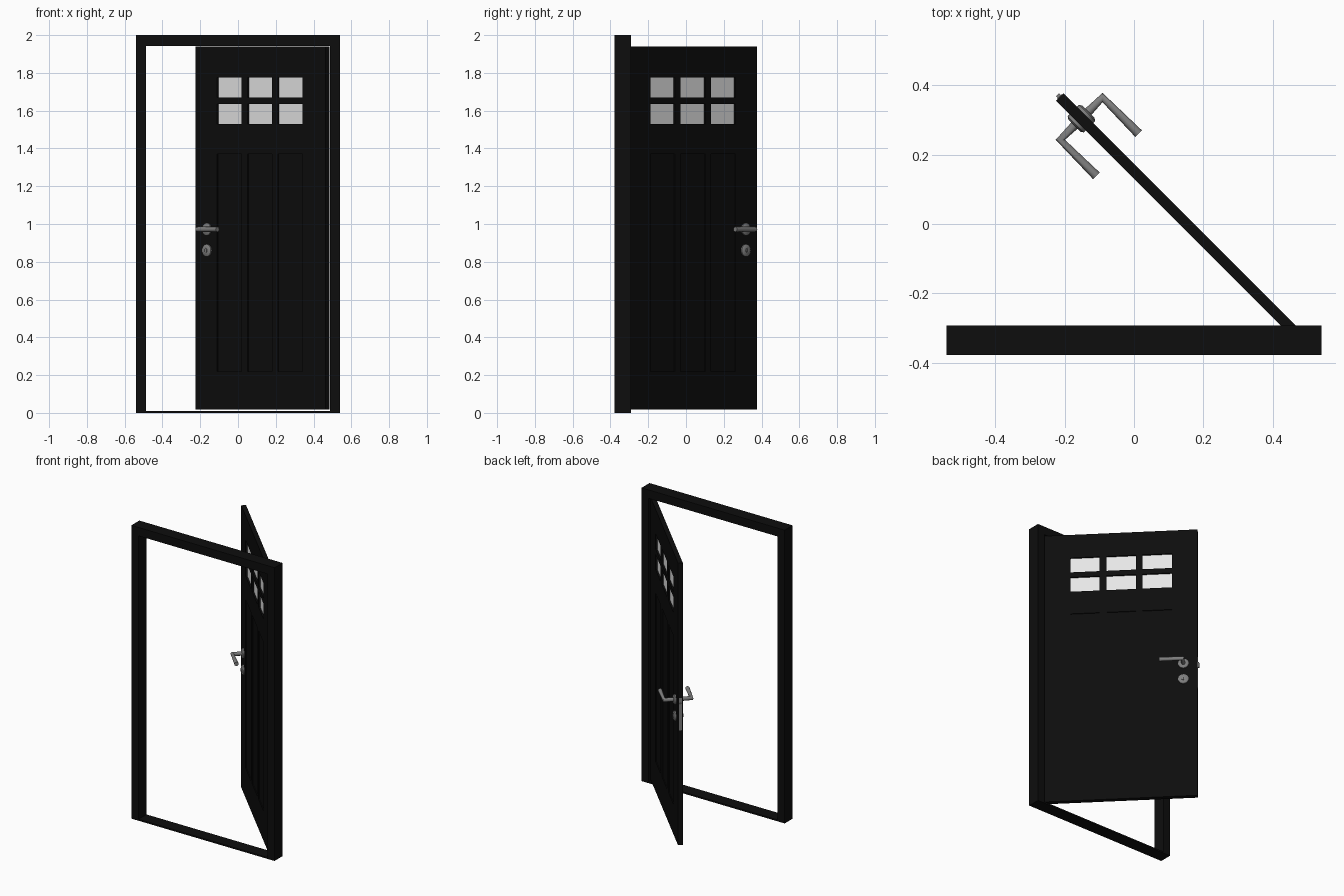
import bpy
import bmesh
from math import radians, pi
from mathutils import Matrix, Vector

if "Cube" in bpy.data.objects:
    bpy.data.objects.remove(bpy.data.objects["Cube"], do_unlink=True)


def material(name, rgb):
    mat = bpy.data.materials.new(name)
    mat.use_nodes = True
    mat.diffuse_color = (*rgb, 1)
    mat.node_tree.nodes["Principled BSDF"].inputs["Base Color"].default_value = (*rgb, 1)
    return mat


BLACK = material("black paint", (0.004, 0.004, 0.004))
STEEL = material("grey steel", (0.21, 0.21, 0.21))
GLASS = material("pale glass", (0.8, 0.8, 0.8))

# Door space: x runs from hinge to free edge, y is the door normal
HINGE = Matrix.Translation((0.475, -0.323, 0)) @ Matrix.Rotation(radians(135), 4, "Z")


def add_object(name, mesh, mat, matrix):
    mesh.materials.append(mat)
    obj = bpy.data.objects.new(name, mesh)
    obj.matrix_world = matrix
    bpy.context.collection.objects.link(obj)
    return obj


def boxes(name, mat, spans, matrix=HINGE):
    """One object from boxes given as (x0, x1, y0, y1, z0, z1)."""
    bm = bmesh.new()
    for x0, x1, y0, y1, z0, z1 in spans:
        centre = Vector((x0 + x1, y0 + y1, z0 + z1)) / 2
        size = Matrix.Diagonal((x1 - x0, y1 - y0, z1 - z0, 1))
        bmesh.ops.create_cube(bm, size=1, matrix=Matrix.Translation(centre) @ size)
    mesh = bpy.data.meshes.new(name)
    bm.to_mesh(mesh)
    bm.free()
    return add_object(name, mesh, mat, matrix)


def smooth(obj):
    bpy.ops.object.select_all(action="DESELECT")
    obj.select_set(True)
    bpy.context.view_layer.objects.active = obj
    bpy.ops.object.shade_smooth_by_angle(angle=radians(35))


def disc(name, mat, u, z, v0, v1, r0, r1, sides=24):
    """Tapered disc standing out of the door face from v0 to v1."""
    bm = bmesh.new()
    spin = Matrix.Rotation(-pi / 2 if v1 > v0 else pi / 2, 4, "X")
    place = Matrix.Translation((u, (v0 + v1) / 2, z)) @ spin
    bmesh.ops.create_cone(bm, cap_ends=True, segments=sides, radius1=r0,
                          radius2=r1, depth=abs(v1 - v0), matrix=place)
    mesh = bpy.data.meshes.new(name)
    bm.to_mesh(mesh)
    bm.free()
    smooth(add_object(name, mesh, mat, HINGE))


# Frame: two jambs, head and thin sill
F0, F1 = -0.378, -0.292
WORLD = Matrix.Identity(4)
boxes("door_frame", BLACK, [
    (-0.54, -0.486, F0, F1, 0, 2),
    (0.486, 0.54, F0, F1, 0, 2),
    (-0.486, 0.486, F0, F1, 1.943, 2),
    (-0.486, 0.486, F0, F1, 0, 0.01),
], WORLD)

# Door leaf: stiles, rails and bars around three columns
HALF, WIDTH, BOTTOM, TOP = 0.015, 0.974, 0.017, 1.941
COLUMNS = [(0.175, 0.359), (0.402, 0.586), (0.629, 0.813)]
ROWS = [(1.53, 1.635), (1.67, 1.775)]
PANEL = (0.22, 1.37)
left, right = COLUMNS[0][0], COLUMNS[-1][1]

leaf = [(0, left, -HALF, HALF, BOTTOM, TOP), (right, WIDTH, -HALF, HALF, BOTTOM, TOP)]
openings = [PANEL] + ROWS
edges = [BOTTOM] + [z for row in openings for z in row] + [TOP]
for z0, z1 in zip(edges[::2], edges[1::2]):
    leaf.append((left, right, -HALF, HALF, z0, z1))
for z0, z1 in openings:
    for a, b in zip(COLUMNS, COLUMNS[1:]):
        leaf.append((a[1], b[0], -HALF, HALF, z0, z1))
boxes("door_leaf", BLACK, leaf)
boxes("recessed_panels", BLACK, [(*c, -0.009, 0.009, *PANEL) for c in COLUMNS])
boxes("window_panes", GLASS, [(*c, -0.004, 0.004, *r) for c in COLUMNS for r in ROWS])

# Handle and lock on each face
U, HANDLE_Z, LOCK_Z = 0.886, 0.972, 0.86
for side, label in ((1, "front"), (-1, "back")):
    for part, z in (("handle_rose", HANDLE_Z), ("lock_rose", LOCK_Z)):
        disc(f"{label}_{part}", STEEL, U, z, side * HALF, side * 0.023, 0.033, 0.033)
        disc(f"{label}_{part}_cap", STEEL, U, z, side * 0.023, side * 0.029, 0.033, 0.024)

    disc(f"{label}_lock_cylinder", STEEL, U, LOCK_Z, side * 0.029, side * 0.033, 0.012, 0.012)
    v0, v1 = sorted((side * 0.032, side * 0.0335))
    boxes(f"{label}_keyhole", BLACK, [(U - 0.002, U + 0.002, v0, v1, LOCK_Z - 0.007, LOCK_Z + 0.007)])

    # Lever: bent round bar with a mitred corner
    curve = bpy.data.curves.new("lever_path", "CURVE")
    curve.dimensions = "3D"
    curve.bevel_depth = 0.0135
    curve.bevel_resolution = 4
    curve.use_fill_caps = True
    spline = curve.splines.new("POLY")
    spline.points.add(2)
    path = [(U, HALF), (U, 0.086), (U - 0.147, 0.086)]
    for point, (u, v) in zip(spline.points, path):
        point.co = (u, side * v, HANDLE_Z, 1)
    helper = bpy.data.objects.new("lever_path", curve)
    bpy.context.collection.objects.link(helper)
    bpy.context.view_layer.update()
    shape = helper.evaluated_get(bpy.context.evaluated_depsgraph_get())
    mesh = bpy.data.meshes.new_from_object(shape)
    bpy.data.objects.remove(helper, do_unlink=True)
    mesh.materials.clear()
    smooth(add_object(f"{label}_lever", mesh, STEEL, HINGE))

# Latch plate and bolt on the free edge
boxes("latch_plate", STEEL, [(WIDTH, WIDTH + 0.002, -0.009, 0.009, 0.8, 1.02)])
boxes("latch_bolt", STEEL, [(WIDTH, WIDTH + 0.01, -0.006, 0.006, 0.95, 0.985)])
